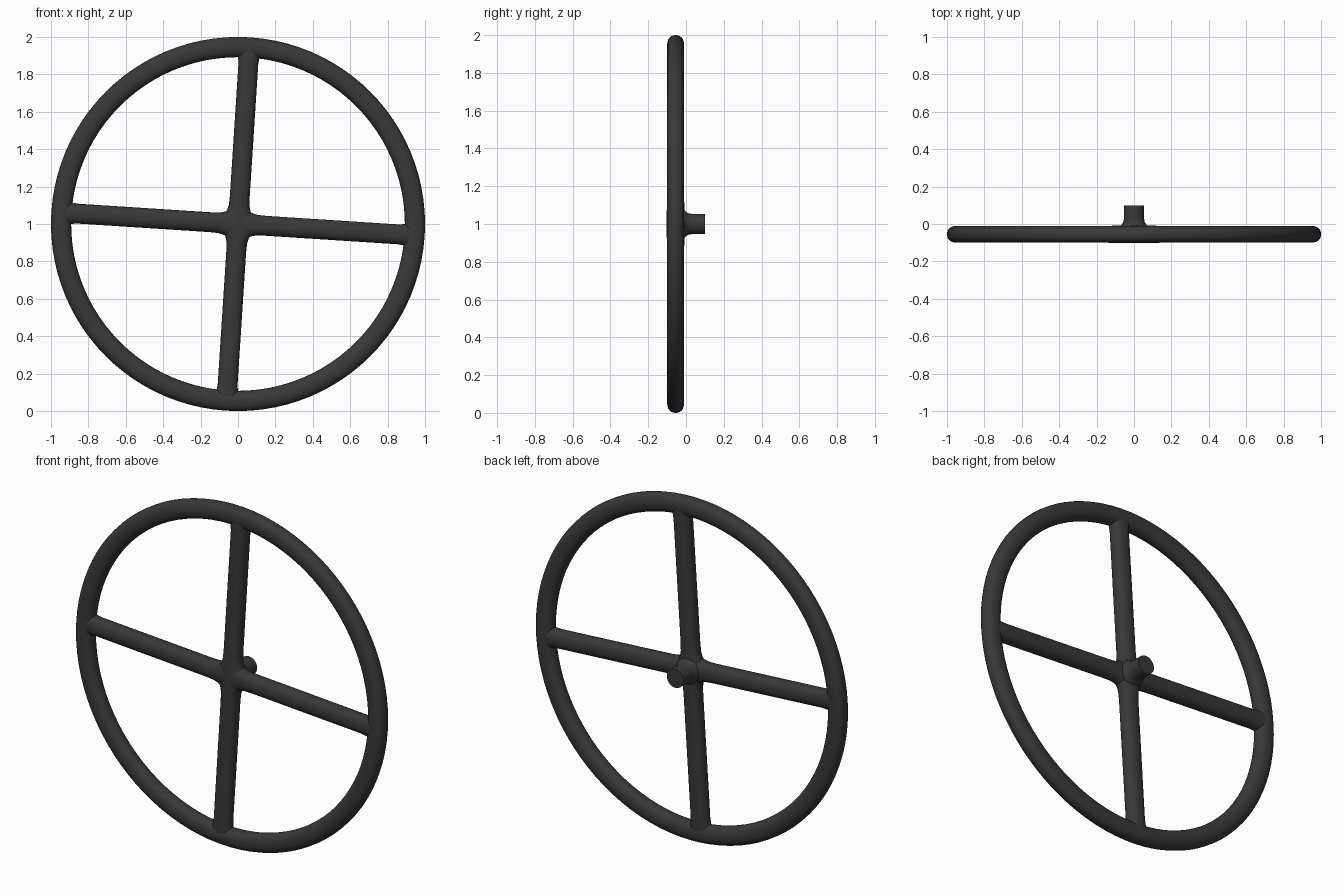
import bpy, bmesh
from math import sin, cos, pi, radians
from mathutils import Matrix, Vector

cube = bpy.data.objects.get("Cube")
if cube:
    bpy.data.objects.remove(cube, do_unlink=True)

CENTRE = Vector((0, -0.055, 1))
TILT = radians(3.7)

mat = bpy.data.materials.new("dark grey")
mat.use_nodes = True
colour = (0.04, 0.04, 0.04, 1)
mat.diffuse_color = colour
mat.node_tree.nodes["Principled BSDF"].inputs["Base Color"].default_value = colour


def skin(name, rings, closed=False):
    """Bridge successive rings of points into a smooth tube."""
    bm = bmesh.new()
    loops = [[bm.verts.new(p) for p in ring] for ring in rings]
    n = len(loops[0])
    pairs = list(zip(loops, loops[1:]))
    if closed:
        pairs.append((loops[-1], loops[0]))
    else:
        bm.faces.new(loops[0])
        bm.faces.new(loops[-1])
    for a, b in pairs:
        for i in range(n):
            j = (i + 1) % n
            bm.faces.new((a[i], a[j], b[j], b[i]))
    bmesh.ops.recalc_face_normals(bm, faces=bm.faces)
    mesh = bpy.data.meshes.new(name)
    bm.to_mesh(mesh)
    bm.free()
    mesh.materials.append(mat)
    obj = bpy.data.objects.new(name, mesh)
    bpy.context.collection.objects.link(obj)
    bpy.ops.object.select_all(action="DESELECT")
    obj.select_set(True)
    bpy.context.view_layer.objects.active = obj
    bpy.ops.object.shade_smooth_by_angle(angle=radians(40))
    return obj


def oval(half_width, half_depth, sides=24):
    """Slightly squared oval section."""
    def soft(v):
        return abs(v) ** 0.88 * (1 if v > 0 else -1)
    angles = [2 * pi * i / sides for i in range(sides)]
    return [(half_width * soft(cos(a)), half_depth * soft(sin(a))) for a in angles]


# Rim: oval section swept round the wheel
section = oval(0.054, 0.045)
rings = []
for k in range(96):
    a = 2 * pi * k / 96
    rings.append([CENTRE + Vector(((0.946 + r) * sin(a), d, (0.946 + r) * cos(a)))
                  for r, d in section])
skin("rim", rings, closed=True)

# Spokes: distance from hub, half width, half depth; flared at both ends
stations = [(0, 0.075, 0.047), (0.055, 0.073, 0.047), (0.07, 0.063, 0.047),
            (0.1, 0.055, 0.046), (0.15, 0.053, 0.045), (0.86, 0.053, 0.044),
            (0.89, 0.057, 0.044), (0.93, 0.066, 0.042)]
for k, side in enumerate(("top", "left", "bottom", "right")):
    turn = Matrix.Rotation(TILT + k * pi / 2, 3, "Y")
    skin(side + "_spoke", [[CENTRE + turn @ Vector((w, d, dist)) for w, d in oval(hw, hd)]
                           for dist, hw, hd in stations])

# Axle stub: flared where it meets the spokes, flat at the back end
profile = [(-0.05, 0.075), (-0.02, 0.076), (-0.01, 0.074), (0.0, 0.064),
           (0.012, 0.057), (0.03, 0.054), (0.1, 0.054)]
skin("axle_stub", [[(r * cos(2 * pi * i / 32), y, 1 + r * sin(2 * pi * i / 32))
                    for i in range(32)] for y, r in profile])
